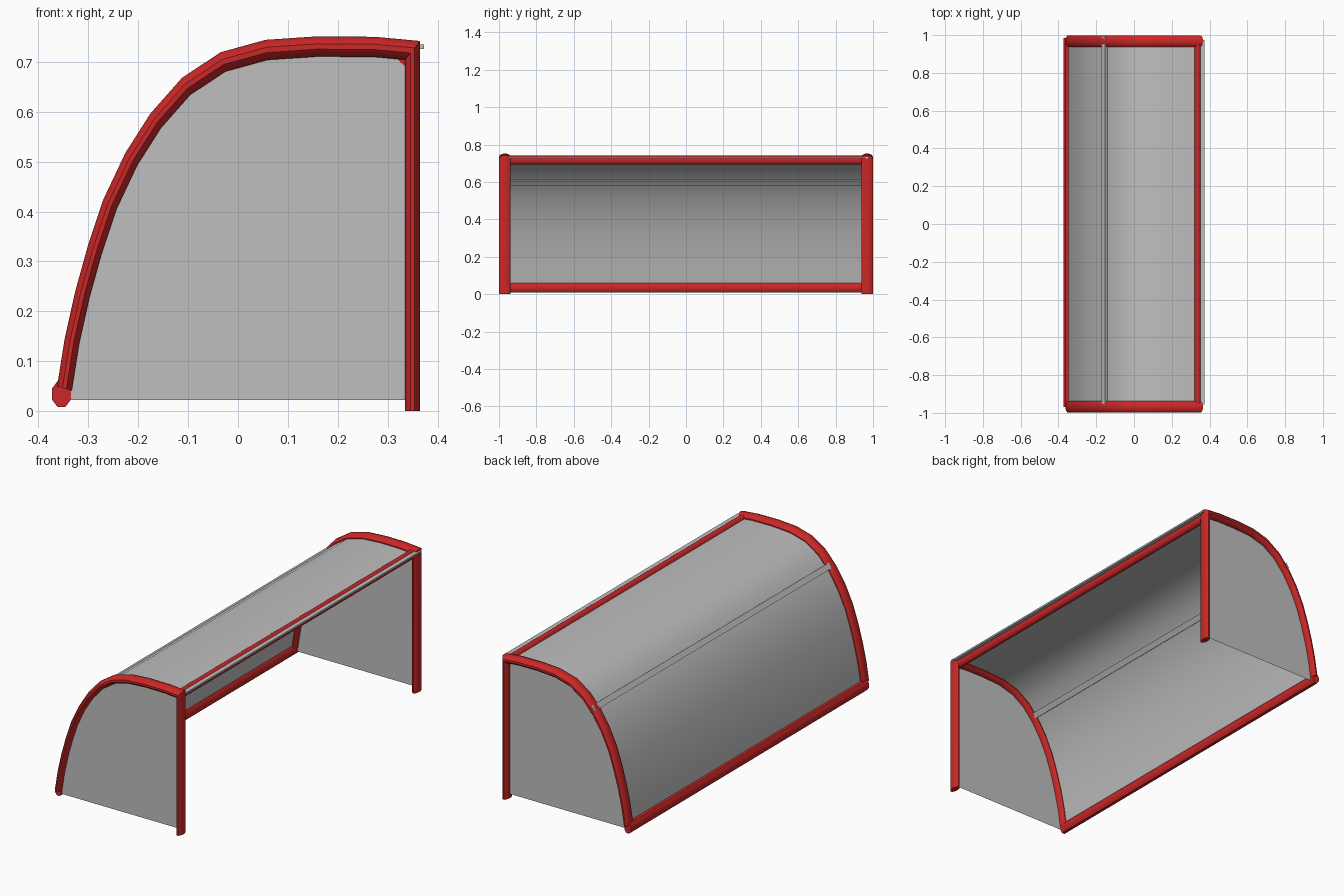
import bpy, bmesh, math
from mathutils import Vector

cube = bpy.data.objects.get("Cube")
if cube:
    bpy.data.objects.remove(cube)


def material(name, colour):
    m = bpy.data.materials.new(name)
    m.use_nodes = True
    m.diffuse_color = colour
    m.node_tree.nodes["Principled BSDF"].inputs["Base Color"].default_value = colour
    return m


RED = material("red frame", (0.6, 0.02, 0.02, 1))
GREY = material("grey panel", (0.52, 0.52, 0.52, 1))


def finish(name, bm, mat, smooth=True):
    mesh = bpy.data.meshes.new(name)
    bm.to_mesh(mesh)
    bm.free()
    mesh.materials.append(mat)
    obj = bpy.data.objects.new(name, mesh)
    bpy.context.collection.objects.link(obj)
    if smooth:
        bpy.ops.object.select_all(action="DESELECT")
        obj.select_set(True)
        bpy.context.view_layer.objects.active = obj
        bpy.ops.object.shade_smooth_by_angle(angle=math.radians(40))
    return obj


STRETCH = Vector((0.74, 1.52, 1.0))   # pipes are round before this stretch


def pipe(name, path, radius, sides=12):
    """Mitred pipe along a path, flattened by STRETCH."""
    pts = [Vector(a / b for a, b in zip(p, STRETCH)) for p in path]
    first = (pts[1] - pts[0]).normalized()
    side = Vector((0, 1, 0)) if abs(first.y) < 0.5 else Vector((1, 0, 0))
    bm = bmesh.new()
    rings = []
    for i, p in enumerate(pts):
        d_in = (p - pts[i - 1]).normalized() if i else first
        d_out = (pts[i + 1] - p).normalized() if i + 1 < len(pts) else d_in
        across = (d_in + d_out).normalized().cross(side)
        mitre = 1 / math.sqrt((1 + d_in.dot(d_out)) / 2)
        ring = []
        for k in range(sides):
            a = math.tau * (k + 0.5) / sides
            v = p + radius * (side * math.cos(a) + across * math.sin(a) * mitre)
            ring.append(bm.verts.new(v * STRETCH))
        rings.append(ring)
    for r, s in zip(rings, rings[1:]):
        for k in range(sides):
            n = (k + 1) % sides
            bm.faces.new((r[k], r[n], s[n], s[k]))
    bm.faces.new(rings[0])
    bm.faces.new(rings[-1])
    bmesh.ops.recalc_face_normals(bm, faces=bm.faces)
    return finish(name, bm, RED)


def bar(name, x, z, width, height, y0, y1, tilt=0.0):
    bm = bmesh.new()
    bmesh.ops.create_cube(bm, size=1)
    bmesh.ops.scale(bm, vec=(width, y1 - y0, height), verts=bm.verts)
    obj = finish(name, bm, GREY, smooth=False)
    obj.location = (x, (y0 + y1) / 2, z)
    obj.rotation_euler.y = tilt
    return obj


# Side profile of the curved back and roof, bottom to top front
arc = [(-.348, .045), (-.333, .14), (-.312, .234), (-.287, .324), (-.257, .414),
       (-.214, .505), (-.165, .582), (-.104, .651), (-.03, .70), (.057, .724),
       (.16, .731), (.274, .73), (.35, .723)]
END = 0.968

# End frames: arch and front post in one bent pipe, with a flat end panel
for label, y in (("front", -END), ("back", END)):
    pipe(label + "_frame", [(x, y, z) for x, z in arc + [(.35, 0)]], 0.021)
    bm = bmesh.new()
    outline = [(.35, .022), (-.352, .022)] + arc
    bm.faces.new([bm.verts.new((x, y, z)) for x, z in outline])
    finish(label + "_end_panel", bm, GREY, smooth=False)

# Long rails joining the end frames
pipe("top_rail", [(.338, -END, .717), (.338, END, .717)], 0.025)
pipe("bottom_rail", [(-.354, -.97, .034), (-.354, .985, .034)], 0.028, 8)

# Curved sheet over back and roof
bm = bmesh.new()
rows = [[bm.verts.new((x, y, z)) for y in (-END, END)] for x, z in [(-.352, .022)] + arc]
for a, b in zip(rows, rows[1:]):
    bm.faces.new((a[0], a[1], b[1], b[0]))
finish("curved_sheet", bm, GREY)

# Grey stiffener bars
bar("middle_bar", -.152, .6, .026, .03, -.96, .995, math.radians(38))
bar("gutter_bar", .362, .73, .022, .009, -.955, .975)
